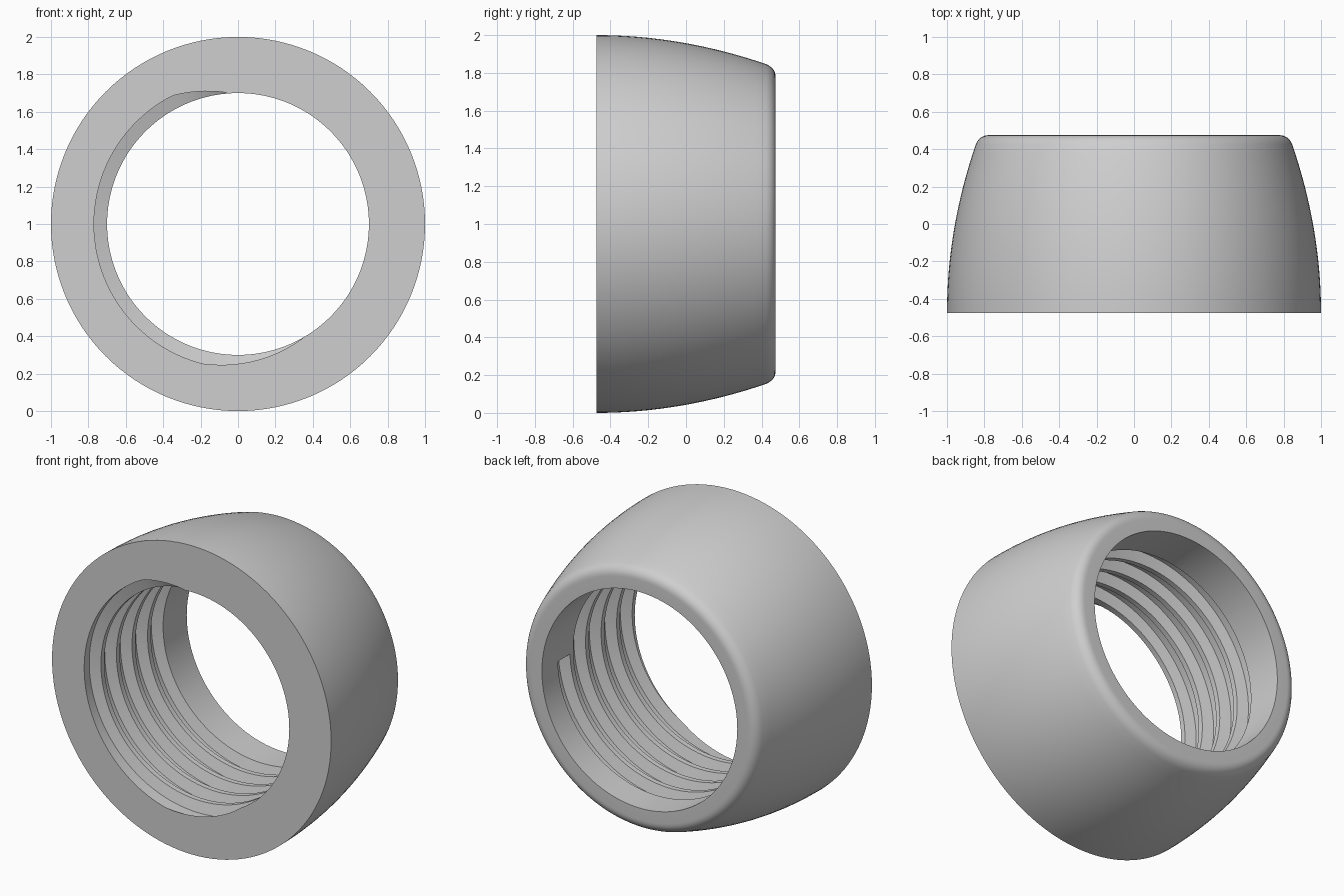
import bpy, bmesh, math

cube = bpy.data.objects.get("Cube")
if cube:
    bpy.data.objects.remove(cube, do_unlink=True)

HALF = 0.475            # half the ring's depth
BORE, ROOT = 0.70, 0.77  # bore radius and thread root radius
PITCH = 0.159
SEGMENTS = 128


def polar(r, angle, y):
    return (r * math.cos(angle), y, 1 + r * math.sin(angle))


def sweep(name, sections, closed):
    """Skin a list of closed point loops, optionally joining last to first."""
    bm = bmesh.new()
    loops = [[bm.verts.new(p) for p in s] for s in sections]
    pairs = list(zip(loops, loops[1:]))
    if closed:
        pairs.append((loops[-1], loops[0]))
    for a, b in pairs:
        for i in range(len(a)):
            j = (i + 1) % len(a)
            bm.faces.new((a[i], a[j], b[j], b[i]))
    if not closed:
        bm.faces.new(loops[0])
        bm.faces.new(loops[-1])
    bmesh.ops.recalc_face_normals(bm, faces=bm.faces)
    mesh = bpy.data.meshes.new(name)
    bm.to_mesh(mesh)
    bm.free()
    obj = bpy.data.objects.new(name, mesh)
    bpy.context.collection.objects.link(obj)
    return obj


# Ring profile: bowed outer wall, rounded back rim, straight bore
profile = [(BORE, -HALF)]
for i in range(17):
    t = 0.9 * i / 16
    profile.append((1 - 0.19 * t * t, t - HALF))
start, corner, end = profile[-1], (0.825, HALF), (0.775, HALF)
for i in range(1, 9):
    t = i / 8
    profile.append(tuple((1 - t) ** 2 * a + 2 * t * (1 - t) * b + t * t * c
                         for a, b, c in zip(start, corner, end)))
profile.append((BORE, HALF))

ring = sweep("threaded_ring",
             [[polar(r, math.tau * k / SEGMENTS, y) for r, y in profile]
              for k in range(SEGMENTS)], True)

# Helical groove cutter: starts shallow at the front face, ends abruptly inside
FIRST, LAST = math.radians(95), math.radians(1800)
RAMP = math.radians(22)
STEPS = 560
sections = []
for k in range(STEPS + 1):
    a = FIRST + (LAST - FIRST) * k / STEPS
    y = 0.25 - PITCH * (LAST - a) / math.tau
    depth = 0.005 + (ROOT - BORE - 0.005) * min(1, (a - FIRST) / RAMP)
    section = [(BORE - 0.03, -0.071), (BORE + depth, -0.043),
               (BORE + depth, 0.043), (BORE - 0.03, 0.071)]
    sections.append([polar(r, a, y + dy) for r, dy in section])
cutter = sweep("groove_cutter", sections, False)
cutter.hide_render = True

cut = ring.modifiers.new("Groove", 'BOOLEAN')
cut.operation = 'DIFFERENCE'
cut.solver = 'EXACT'
cut.object = cutter

bpy.ops.object.select_all(action='DESELECT')
ring.select_set(True)
bpy.context.view_layer.objects.active = ring
bpy.ops.object.modifier_apply(modifier=cut.name)
bpy.data.objects.remove(cutter, do_unlink=True)

# Plain grey material
grey = bpy.data.materials.new("plain_grey")
grey.use_nodes = True
colour = (0.62, 0.62, 0.62, 1)
grey.diffuse_color = colour
grey.node_tree.nodes["Principled BSDF"].inputs["Base Color"].default_value = colour
ring.data.materials.clear()
ring.data.materials.append(grey)
for face in ring.data.polygons:
    face.material_index = 0

bpy.ops.object.shade_smooth_by_angle(angle=math.radians(30))
